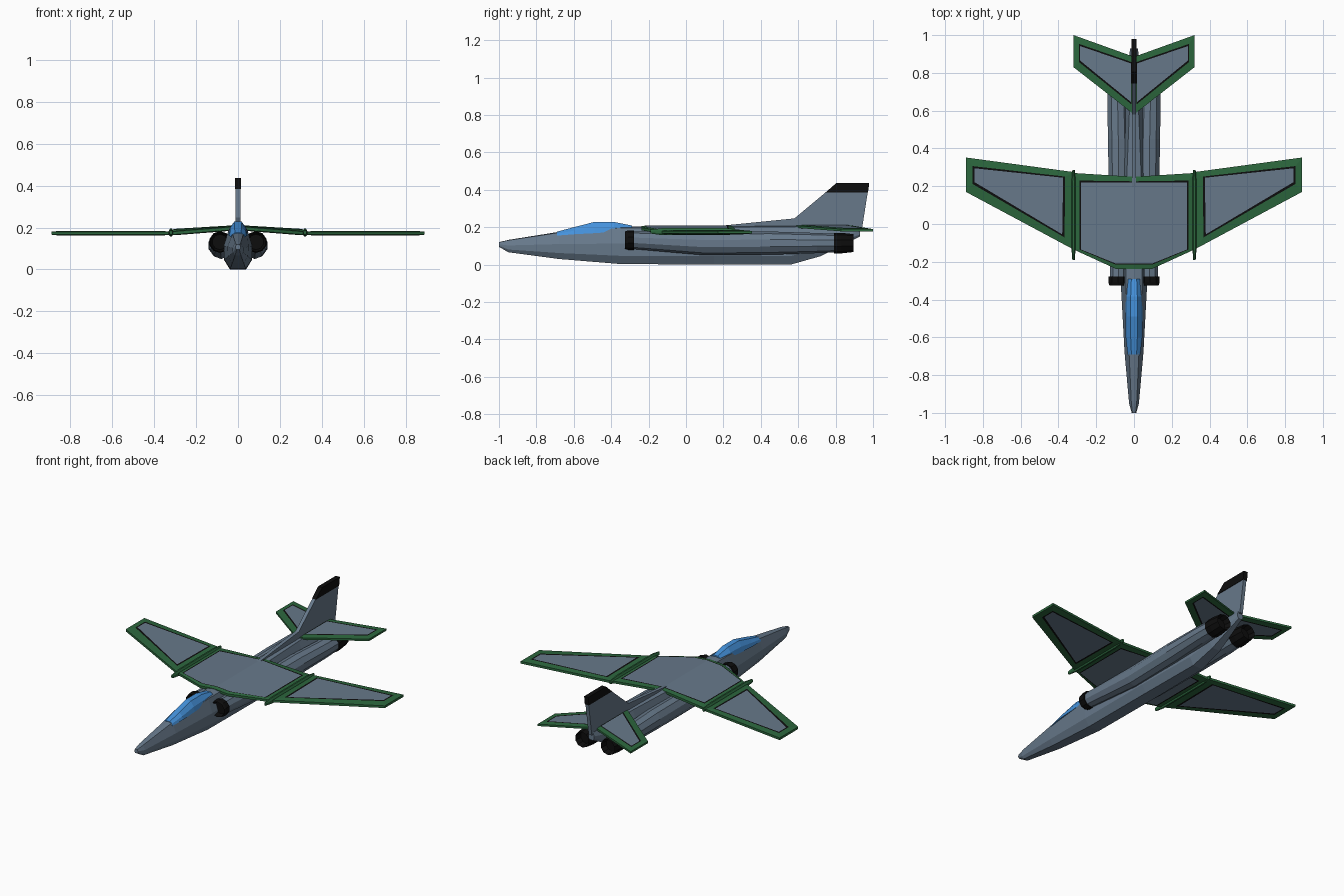
import bpy, bmesh, math
from mathutils import Vector

if "Cube" in bpy.data.objects:
    bpy.data.objects.remove(bpy.data.objects["Cube"])


def mat(name, rgb):
    m = bpy.data.materials.new(name)
    m.diffuse_color = (*rgb, 1)
    m.use_nodes = True
    m.node_tree.nodes["Principled BSDF"].inputs["Base Color"].default_value = m.diffuse_color
    return m


GREY = mat("slate grey", (0.135, 0.19, 0.255))
GREEN = mat("dark green", (0.025, 0.135, 0.047))
BLACK = mat("black", (0.004, 0.004, 0.004))
BLUE = mat("canopy blue", (0.06, 0.29, 0.72))


def finish(bm, name, mats):
    bmesh.ops.recalc_face_normals(bm, faces=bm.faces)
    me = bpy.data.meshes.new(name)
    bm.to_mesh(me)
    bm.free()
    for m in mats:
        me.materials.append(m)
    ob = bpy.data.objects.new(name, me)
    bpy.context.scene.collection.objects.link(ob)
    return ob


def loft(name, rings, m):
    """Skin a list of equal-length rings of points and cap both ends."""
    bm = bmesh.new()
    vs = [[bm.verts.new(p) for p in r] for r in rings]
    n = len(vs[0])
    for a, b in zip(vs, vs[1:]):
        for i in range(n):
            j = (i + 1) % n
            bm.faces.new((a[i], a[j], b[j], b[i]))
    bm.faces.new(vs[0])
    bm.faces.new(vs[-1])
    return finish(bm, name, [m])


def oval(y, cx, cz, rx, rz, n=10):
    return [(cx + rx * math.cos(2 * math.pi * (i + .5) / n), y,
             cz + rz * math.sin(2 * math.pi * (i + .5) / n)) for i in range(n)]


def body_ring(y, zb, zt, w, wt):
    h = zt - zb
    half = [(w * .55, zb), (w * .95, zb + h * .22), (w, zb + h * .55), (wt, zt - h * .03)]
    pts = half + [(0, zt)] + [(-x, z) for x, z in reversed(half)]
    return [(x, y, z) for x, z in pts]


def panel_slab(name, outer, inner, z_of, s, edge=.007, mid=.011):
    """Tapered slab, green rim, thin black line and grey inset panel on both faces."""
    line = [tuple(Vector(a).lerp(Vector(b), .2)) for a, b in zip(inner, outer)]
    bm = bmesh.new()
    n = len(outer)

    def ring(pts, t):
        return [bm.verts.new((s * x, y, z_of(x, y) + t)) for x, y in pts]

    rims = []
    for sg in (1, -1):
        rs = [ring(outer, sg * edge), ring(line, sg * mid), ring(inner, sg * mid)]
        for k in (0, 1):
            for i in range(n):
                j = (i + 1) % n
                bm.faces.new((rs[k][i], rs[k][j], rs[k + 1][j], rs[k + 1][i])).material_index = k
        bm.faces.new(rs[2]).material_index = 2
        rims.append(rs[0])
    for i in range(n):
        j = (i + 1) % n
        bm.faces.new((rims[0][i], rims[0][j], rims[1][j], rims[1][i]))
    finish(bm, name, [GREEN, BLACK, GREY])


def plate(name, profile, half, m):
    """Upright plate from a side profile of (y, z)."""
    bm = bmesh.new()
    f = bm.faces.new([bm.verts.new((-half, y, z)) for y, z in profile])
    r = bmesh.ops.extrude_face_region(bm, geom=[f])
    for v in r["geom"]:
        if isinstance(v, bmesh.types.BMVert):
            v.co.x = half
    finish(bm, name, [m])


def hollow(ob, end_y, depth):
    """Recess the end cap of an intake or nozzle."""
    bm = bmesh.new()
    bm.from_mesh(ob.data)
    cap = [f for f in bm.faces if all(abs(v.co.y - end_y) < 1e-4 for v in f.verts)]
    bmesh.ops.inset_region(bm, faces=cap, thickness=.01)
    for v in cap[0].verts:
        v.co.y += depth
    bm.to_mesh(ob.data)
    bm.free()


# Fuselage
loft("fuselage", [body_ring(*r) for r in (
    (-1, .095, .12, .012, .008), (-.95, .066, .132, .026, .014),
    (-.68, .03, .175, .05, .026), (-.35, .003, .202, .068, .042),
    (.15, 0, .205, .07, .042), (.56, 0, .208, .062, .026),
    (.72, .045, .21, .05, .018), (.93, .15, .2, .02, .012))], GREY)


# Cockpit canopy
def canopy_ring(y, zb, zt, w):
    return [(w, y, zb), (w * .85, y, zb + (zt - zb) * .5), (w * .4, y, zt),
            (-w * .4, y, zt), (-w * .85, y, zb + (zt - zb) * .5), (-w, y, zb)]


loft("canopy", [canopy_ring(*r) for r in (
    (-.69, .155, .176, .034), (-.6, .162, .2, .044), (-.49, .168, .228, .045),
    (-.385, .175, .228, .044), (-.29, .19, .209, .035))], BLUE)

# Tail fin with dorsal fillet and black cap
plate("tail_fin", [(.15, .19), (.15, .204), (.58, .247), (.75, .389), (.972, .389),
                   (.94, .185), (.5, .18)], .011, GREY)
plate("fin_cap", [(.745, .385), (.805, .437), (.98, .437), (.973, .385)], .014, BLACK)


def wing_z(x, y):
    return .173 + max(0, .32 - x) / .32 * .025


def tail_z(x, y):
    return .203 - x * .06


for s, side in ((1, "right"), (-1, "left")):
    # Engine nacelle, intake lip and nozzle
    loft(f"nacelle_{side}", [oval(y, s * cx, cz, rx, rz) for y, cx, cz, rx, rz in (
        (-.28, .083, .13, .046, .047), (.1, .08, .112, .054, .062),
        (.45, .083, .115, .058, .062), (.7, .088, .115, .056, .054),
        (.81, .088, .115, .052, .049))], GREY)
    lip = loft(f"intake_{side}", [oval(y, s * .086, .131, r, r) for y, r in
               ((-.325, .047), (-.31, .052), (-.278, .052))], BLACK)
    hollow(lip, -.325, .03)
    noz = loft(f"nozzle_{side}", [oval(y, s * .088, .115, r, r) for y, r in
               ((.79, .055), (.83, .055), (.895, .048))], BLACK)
    hollow(noz, .895, -.04)

    # Wing centre section, outer wing and tailplane
    panel_slab(f"inner_wing_{side}",
               [(0, -.238), (.095, -.238), (.32, -.135), (.32, .27), (0, .25)],
               [(0, -.21), (.095, -.21), (.28, -.145 + .01), (.28, .22), (0, .22)], wing_z, s)
    panel_slab(f"outer_wing_{side}",
               [(.32, -.135), (.89, .17), (.89, .352), (.32, .275)],
               [(.38, -.055), (.845, .222), (.845, .295), (.375, .245)], wing_z, s)
    panel_slab(f"tailplane_{side}",
               [(0, .58), (.32, .83), (.32, 1), (0, .885)],
               [(.015, .645), (.285, .865), (.285, .942), (.015, .85)], tail_z, s, .006, .009)

    # Wing fence
    loft(f"wing_fence_{side}", [oval(y, s * .32, .176, rx, rz, 8) for y, rx, rz in
         ((-.19, .007, .011), (-.13, .012, .02), (.22, .012, .02), (.287, .007, .011))], GREEN)
